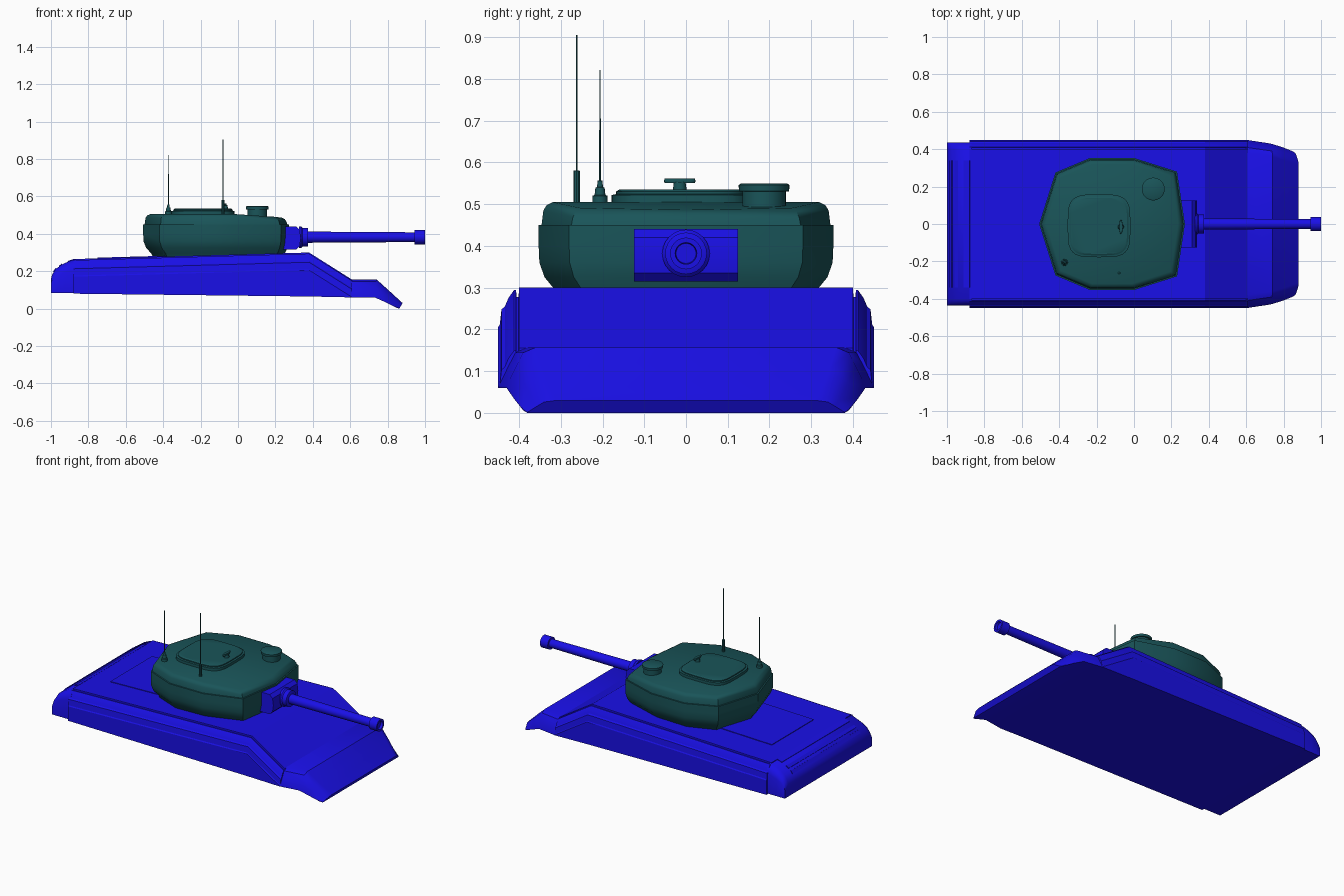
import bpy, bmesh, math
from mathutils import Vector

if "Cube" in bpy.data.objects:
    bpy.data.objects.remove(bpy.data.objects["Cube"])


def material(name, rgb):
    m = bpy.data.materials.new(name)
    m.diffuse_color = (*rgb, 1)
    m.use_nodes = True
    m.node_tree.nodes["Principled BSDF"].inputs["Base Color"].default_value = m.diffuse_color
    return m


BLUE = material("blue_paint", (0.01, 0.005, 0.8))
TEAL = material("teal_paint", (0.01, 0.09, 0.1))


def loft(name, rings, mat, angle=30):
    """Skin closed rings of equal length and cap both ends."""
    bm = bmesh.new()
    vs = [[bm.verts.new(p) for p in r] for r in rings]
    n = len(rings[0])
    for a, b in zip(vs, vs[1:]):
        for i in range(n):
            j = (i + 1) % n
            bm.faces.new((a[i], a[j], b[j], b[i]))
    bm.faces.new(vs[0])
    bm.faces.new(vs[-1])
    bmesh.ops.remove_doubles(bm, verts=bm.verts, dist=1e-5)
    bmesh.ops.recalc_face_normals(bm, faces=bm.faces)
    me = bpy.data.meshes.new(name)
    bm.to_mesh(me)
    bm.free()
    ob = bpy.data.objects.new(name, me)
    bpy.context.collection.objects.link(ob)
    me.materials.append(mat)
    bpy.ops.object.select_all(action='DESELECT')
    ob.select_set(True)
    bpy.context.view_layer.objects.active = ob
    bpy.ops.object.shade_smooth_by_angle(angle=math.radians(angle))
    return ob


def lathe(name, origin, axis, profile, mat, n=24):
    """Revolve (distance, radius) pairs around the x or z axis."""
    rings = []
    for d, r in profile:
        ring = []
        for i in range(n):
            c, s = r * math.cos(math.tau * i / n), r * math.sin(math.tau * i / n)
            ring.append(Vector(origin) + Vector((d, c, s) if axis == 'x' else (c, s, d)))
        rings.append(ring)
    return loft(name, rings, mat)


def section(xt, xb, half, zb, zt):
    """Full hull ring from the right half of a cross-section."""
    pts = [(xb + (xt - xb) * (z - zb) / (zt - zb), y, z) for y, z in half]
    return pts + [(x, -y, z) for x, y, z in reversed(pts)]


# Main hull: ledged sides and a groove beside the deck
def main_half(zb, zt):
    return [(.45, zb), (.45, zt - .094), (.446, zt - .088), (.442, zt - .052),
            (.434, zt - .045), (.425, zt - .024), (.412, zt - .006), (.407, zt - .006),
            (.406, zt - .022), (.401, zt - .022), (.40, zt)]


loft("hull", [section(x, x, main_half(zb, zt), zb, zt) for x, zb, zt in
              ((-.88, .08, .265), (.38, .065, .30), (.61, .06, .155))], BLUE, 25)


# Nose: flat step, then a narrowing slope down to the lip
def nose_half(w, zb, zt):
    h = zt - zb
    return [(w, zb), (w, zb + .05 * h), (w - .024, zb + .55 * h),
            (w - .04, zb + .87 * h), (w - .07, zt)]


loft("nose", [section(xt, xb, nose_half(w, zb, zt), zb, zt) for xt, xb, w, zb, zt in
              ((.60, .60, .45, .06, .157), (.74, .73, .43, .06, .157),
               (.80, .79, .412, .034, .103), (.86, .845, .39, .006, .048),
               (.88, .862, .38, 0, .03))], BLUE, 35)


# Rounded rear end, slightly narrower than the hull
def rear_half(w, zb, zt):
    h = zt - zb
    return [(w, zb), (w, zb + .7 * h), (w - .01, zb + .88 * h), (w - .035, zt)]


loft("rear", [section(x, x, rear_half(.437, .083, zt), .083, zt) for x, zt in
              ((-.87, .263), (-.90, .255), (-.94, .237), (-.975, .212),
               (-.992, .185), (-1, .16))], BLUE, 40)


def slab(name, x0, z0, x1, z1, w, thick, mat):
    """Sloped plate spanning y = -w..w between two profile points."""
    d = Vector((-(z1 - z0), 0, x1 - x0)).normalized() * thick
    a, b = Vector((x0, 0, z0)), Vector((x1, 0, z1))
    return loft(name, [[p + Vector((0, y, 0)) for p in (a - d, b - d, b + d, a + d)]
                       for y in (-w, w)], mat)


# Engine deck and rear slats
slab("engine_deck", -.75, .2686, -.30, .2811, .21, .004, BLUE)
for i, (x0, z0, x1, z1) in enumerate(((-.91, .2505, -.877, .262),
                                      (-.957, .225, -.94, .237),
                                      (-.985, .197, -.972, .215))):
    slab(f"rear_slat_{i + 1}", x0, z0, x1, z1, .34, .004, BLUE)

# Turret: faceted plan with a bulged lower wall and a stepped roof rim
plan = [(-.507, 0), (-.42, .275), (-.235, .353), (0, .353), (.23, .28), (.272, 0)]
plan += [(x, -y) for x, y in reversed(plan[1:-1])]
CX = -.115


def turret_ring(z, s):
    ring = []
    for x, y in plan:
        sx = (1 + s) / 2 if x > .1 and z < .45 else s
        px = CX + (x - CX) * sx
        drop = max(0, px - .08) * .12 if z > .46 else 0
        ring.append((px, y * s, z - drop))
    return ring


loft("turret", [turret_ring(z, s) for z, s in
                ((.27, .86), (.295, .89), (.325, .96), (.36, .995), (.40, 1),
                 (.45, 1), (.4505, .98), (.485, .968), (.498, .945), (.505, .905))],
     TEAL, 35)


# Rounded-square roof hatch with a lip and a T handle
def rounded_square(cx, cy, z, r, n=32):
    pts = []
    for i in range(n):
        c, s = math.cos(math.tau * i / n), math.sin(math.tau * i / n)
        pts.append((cx + r * math.copysign(abs(c) ** .5, c),
                    cy + r * math.copysign(abs(s) ** .5, s), z))
    return pts


loft("roof_hatch", [rounded_square(-.187, -.01, z, r) for z, r in
                    ((.498, .168), (.522, .168), (.524, .158), (.530, .158), (.535, .15))], TEAL)
lathe("handle_stem", (-.07, -.015, 0), 'z', ((.53, .017), (.553, .014)), TEAL, 12)
bar = lathe("handle_bar", (-.07, -.015, 0), 'z', ((.551, .036), (.554, .038), (.562, .036)), TEAL, 16)
for v in bar.data.vertices:
    v.co.x = -.07 + (v.co.x + .07) * .25

# Cupola
lathe("cupola", (.103, .187, 0), 'z',
      ((.485, .052), (.53, .052), (.531, .06), (.546, .061), (.55, .054)), TEAL, 32)

# Antennas
lathe("tall_antenna", (-.08, -.262, 0), 'z',
      ((.49, .008), (.58, .008), (.581, .0022), (.905, .0018)), TEAL, 10)
lathe("short_antenna", (-.372, -.206, 0), 'z',
      ((.49, .019), (.52, .018), (.522, .013), (.54, .011), (.541, .007),
       (.556, .006), (.557, .002), (.822, .0016)), TEAL, 12)

# Gun mantlet: wide block with a rounded face
face = [(.22, .315), (.31, .315), (.33, .335), (.336, .378), (.33, .42), (.31, .44), (.22, .44)]
loft("mantlet", [[(x, y, z) for x, z in face] for y in (-.125, .125)], BLUE)

# Gun: collar, barrel and muzzle
GUN = (0, 0, .382)
lathe("gun_collar", GUN, 'x', ((.325, .057), (.338, .057), (.345, .05), (.373, .05), (.375, .046)), BLUE)
lathe("gun_barrel", GUN, 'x', ((.36, .03), (.95, .026)), BLUE)
lathe("gun_muzzle", GUN, 'x', ((.945, .038), (1.0, .038), (1.0, .026), (.985, .024)), BLUE)
